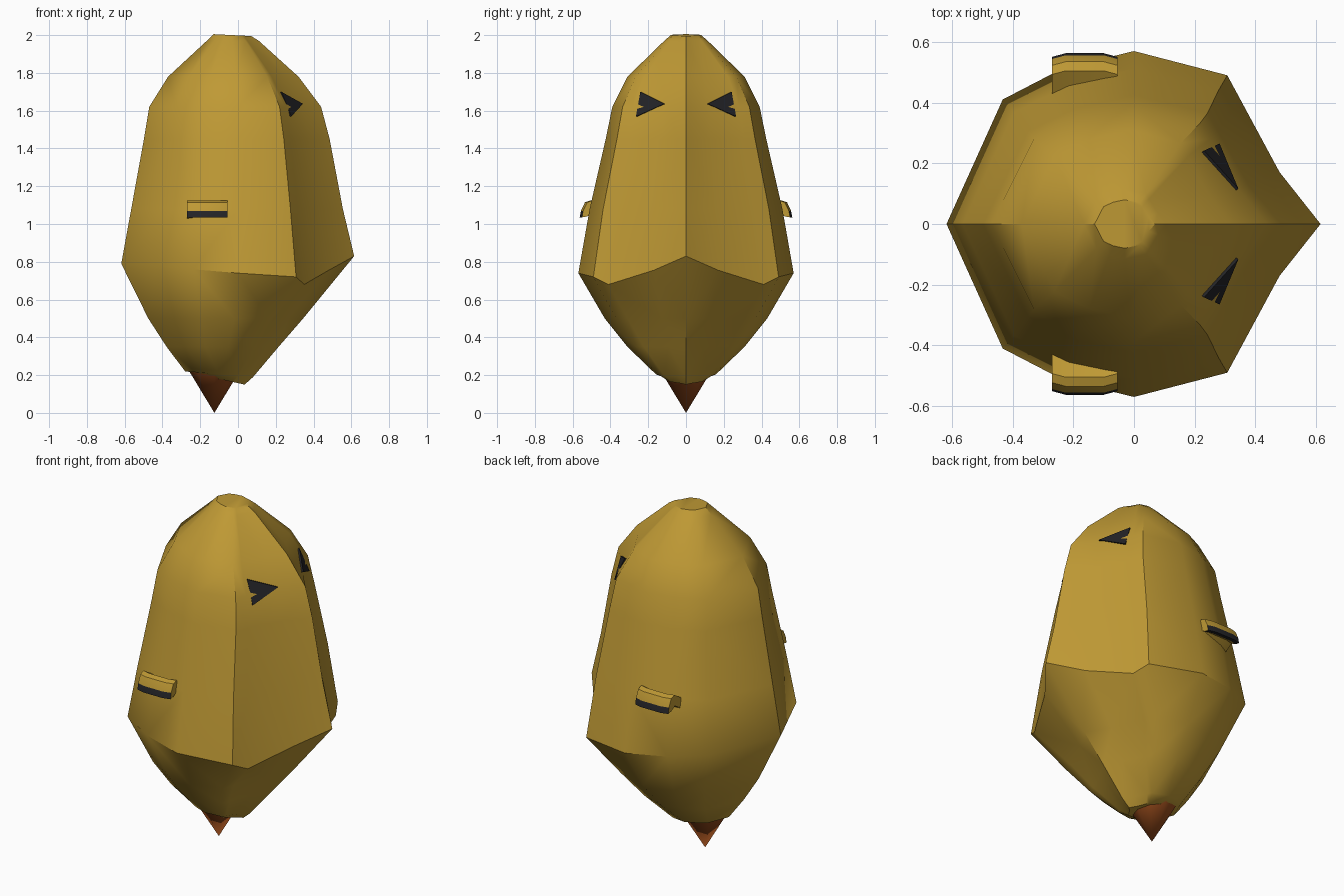
import bpy, bmesh, math
from mathutils import Vector
from mathutils.bvhtree import BVHTree

if "Cube" in bpy.data.objects:
    bpy.data.objects.remove(bpy.data.objects["Cube"])


def material(name, rgb):
    m = bpy.data.materials.new(name)
    m.diffuse_color = (*rgb, 1)
    m.use_nodes = True
    m.node_tree.nodes["Principled BSDF"].inputs["Base Color"].default_value = m.diffuse_color
    return m


yellow = material("mustard yellow", (0.52, 0.32, 0.035))
dark = material("near black", (0.017, 0.017, 0.02))
rust = material("rust orange", (0.33, 0.075, 0.012))


def finish(bm, name, mats, angle=None):
    bmesh.ops.recalc_face_normals(bm, faces=bm.faces)
    me = bpy.data.meshes.new(name)
    bm.to_mesh(me)
    for m in mats:
        me.materials.append(m)
    ob = bpy.data.objects.new(name, me)
    bpy.context.collection.objects.link(ob)
    if angle:
        bpy.ops.object.select_all(action='DESELECT')
        ob.select_set(True)
        bpy.context.view_layer.objects.active = ob
        bpy.ops.object.shade_smooth_by_angle(angle=math.radians(angle))
    return ob


# Half cross-section: fraction of length, fraction of width, chin crease height
HALF = [(-1, 0, 0.79), (-0.7, 0.72, 0.78), (-0.38, 0.9, 0.76), (0, 1, 0.74),
        (0.5, 0.86, 0.72), (0.57, 0.72, 0.68), (0.78, 0.30, 0.755), (1, 0, 0.83)]
OUTLINE = HALF + [(a, -w, z) for a, w, z in HALF[-2:0:-1]]

# Body rings: height, back x, front x, half width, centre x, tilt
RINGS = [(2.0, -0.13, 0.07, 0.08, -0.03, -0.005),
         (1.97, -0.165, 0.11, 0.115, -0.03, 0),
         (1.78, -0.37, 0.32, 0.31, -0.01, 0),
         (1.62, -0.47, 0.44, 0.39, 0, 0),
         (1.45, -0.498, 0.485, 0.425, 0, 0),
         (1.08, -0.565, 0.555, 0.51, 0, 0),
         (None, -0.618, 0.615, 0.57, 0, 0),
         (0.5, -0.475, 0.345, 0.43, -0.02, 0),
         (0.35, -0.378, 0.215, 0.31, -0.05, 0),
         (0.205, -0.28, 0.08, 0.16, -0.1, -0.015),
         (0.18, -0.2, 0.035, 0.1, -0.1, -0.03)]

bm = bmesh.new()
loops = []
for z, xb, xf, w, cx, tilt in RINGS:
    loop = []
    for a, b, chin in OUTLINE:
        x = cx + a * ((xf - cx) if a > 0 else (cx - xb))
        loop.append(bm.verts.new((x, b * w, chin if z is None else z + tilt * a)))
    loops.append(loop)
n = len(OUTLINE)
for r0, r1 in zip(loops, loops[1:]):
    for i in range(n):
        j = (i + 1) % n
        bm.faces.new((r0[i], r1[i], r1[j], r0[j]))
bm.faces.new(loops[0])
bm.faces.new(loops[-1])
bmesh.ops.triangulate(bm, faces=bm.faces)
bmesh.ops.recalc_face_normals(bm, faces=bm.faces)
tree = BVHTree.FromBMesh(bm)
finish(bm, "body", [yellow], 38)

# Triangular eyes: thin plates laid on the face
for side, label in ((-1, "right"), (1, "left")):
    bm = bmesh.new()
    out = Vector((0.8, 0.6 * side, 0.12)).normalized()
    rims = ([], [])
    for x, y, z in ((0.235, 0.245, 1.70), (0.255, 0.245, 1.565), (0.335, 0.11, 1.635)):
        p = Vector((x, y * side, z))
        hit = tree.ray_cast(p + out * 0.5, -out)[0] or p
        rims[0].append(bm.verts.new(hit + out * 0.009))
        rims[1].append(bm.verts.new(hit))
    bm.faces.new(rims[0])
    bm.faces.new(rims[1])
    for i in range(3):
        j = (i + 1) % 3
        bm.faces.new((rims[0][i], rims[0][j], rims[1][j], rims[1][i]))
    finish(bm, label + "_eye", [dark])

# Stubby arms: drooping sleeve with a dark end, section in y and z
SLEEVE = [(0.44, 1.085), (0.505, 1.125), (0.535, 1.115), (0.556, 1.07),
          (0.563, 1.035), (0.535, 1.04), (0.50, 1.06), (0.44, 1.02)]
for side, label in ((-1, "right"), (1, "left")):
    bm = bmesh.new()
    ends = []
    for x, inset in ((-0.27, 0.012), (-0.225, 0), (-0.1, 0), (-0.055, 0.012)):
        ends.append([bm.verts.new((x, side * (y - inset), z)) for y, z in SLEEVE])
    k = len(SLEEVE)
    for e0, e1 in zip(ends, ends[1:]):
        for i in range(k):
            j = (i + 1) % k
            f = bm.faces.new((e0[i], e0[j], e1[j], e1[i]))
            f.material_index = 1 if i in (3, 4) else 0
    bm.faces.new(ends[0])
    bm.faces.new(ends[-1])
    finish(bm, label + "_arm", [yellow, dark], 30)

# Pointed spike under the body
bm = bmesh.new()
bmesh.ops.create_cone(bm, cap_ends=True, segments=8, radius1=0.0, radius2=0.145, depth=0.24)
bmesh.ops.remove_doubles(bm, verts=bm.verts, dist=0.001)
bmesh.ops.translate(bm, verts=bm.verts, vec=(-0.125, 0, 0.12))
finish(bm, "bottom_spike", [rust], 50)
